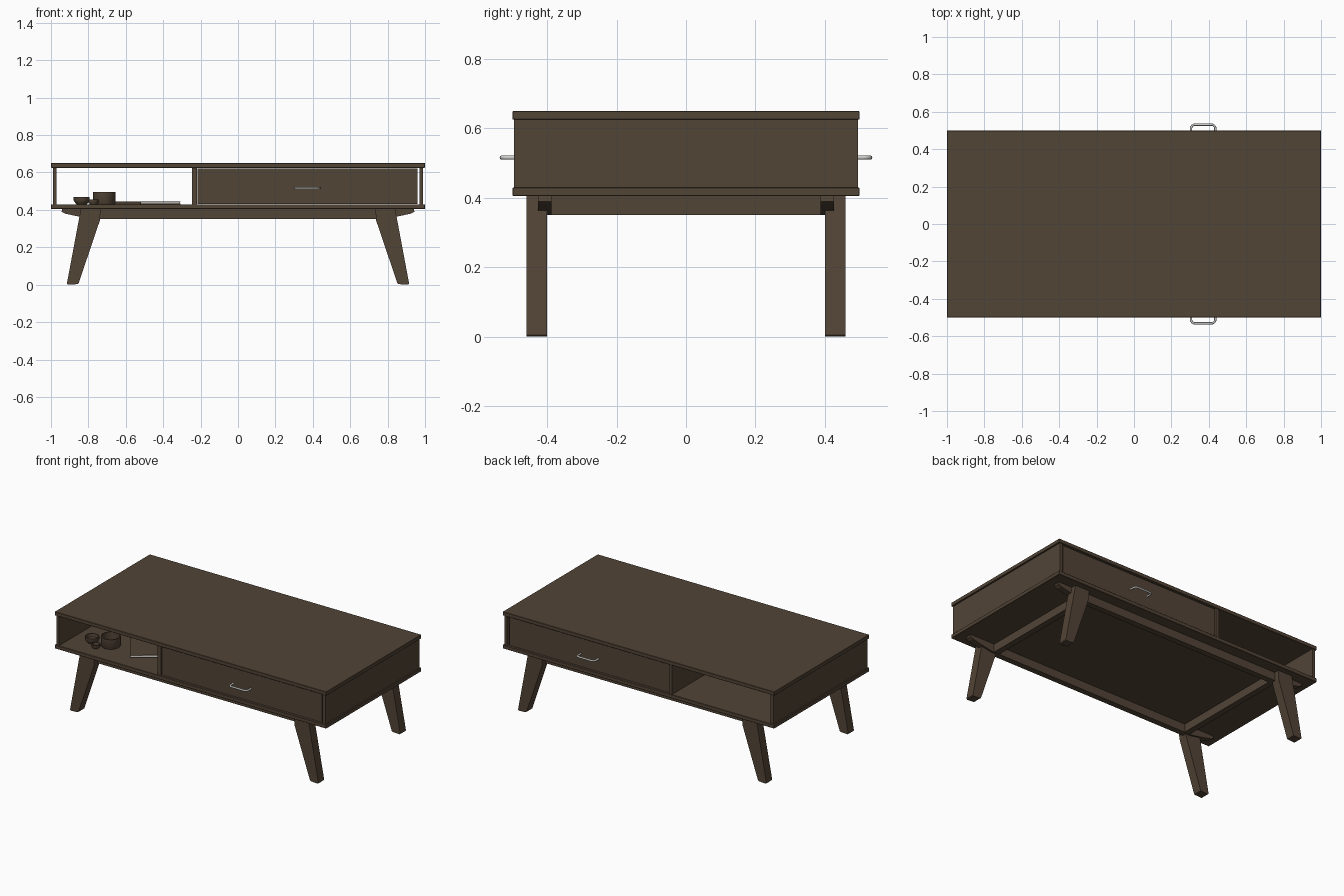
import bpy
import bmesh
from math import cos, sin, pi, radians
from mathutils import Matrix, Vector

if "Cube" in bpy.data.objects:
    bpy.data.objects.remove(bpy.data.objects["Cube"], do_unlink=True)


def material(name, rgb, metallic=0.0):
    m = bpy.data.materials.new(name)
    m.use_nodes = True
    m.diffuse_color = (*rgb, 1)
    shader = m.node_tree.nodes["Principled BSDF"]
    shader.inputs["Base Color"].default_value = (*rgb, 1)
    shader.inputs["Roughness"].default_value = 0.6
    return m


wood = material("dark walnut", (0.085, 0.058, 0.037))
metal = material("pale metal", (0.62, 0.62, 0.60))
paper = material("paper white", (0.75, 0.73, 0.70))


def finish(name, bm, mat, smooth=False):
    bmesh.ops.recalc_face_normals(bm, faces=bm.faces)
    mesh = bpy.data.meshes.new(name)
    bm.to_mesh(mesh)
    bm.free()
    mesh.materials.append(mat)
    ob = bpy.data.objects.new(name, mesh)
    bpy.context.collection.objects.link(ob)
    if smooth:
        bpy.ops.object.select_all(action="DESELECT")
        ob.select_set(True)
        bpy.context.view_layer.objects.active = ob
        bpy.ops.object.shade_smooth_by_angle(angle=radians(40))
    return ob


def box(name, x, y, z, mat=wood, bevel=0.0):
    """Box from (low, high) ranges on each axis."""
    bm = bmesh.new()
    bmesh.ops.create_cube(bm, size=1)
    for v in bm.verts:
        v.co = Vector([r[0] if c < 0 else r[1] for c, r in zip(v.co, (x, y, z))])
    if bevel:
        bmesh.ops.bevel(bm, geom=bm.edges[:], offset=bevel, segments=1, affect="EDGES")
    return finish(name, bm, mat)


def extruded(name, outline, y0, y1, mat=wood):
    """Closed x-z outline extruded along y."""
    bm = bmesh.new()
    face = bm.faces.new([bm.verts.new((x, y0, z)) for x, z in outline])
    side = bmesh.ops.extrude_face_region(bm, geom=[face])["geom"]
    bmesh.ops.translate(bm, vec=(0, y1 - y0, 0),
                        verts=[g for g in side if isinstance(g, bmesh.types.BMVert)])
    return finish(name, bm, mat)


def turned(name, profile, place, steps=32):
    """Radius-height profile spun around z."""
    bm = bmesh.new()
    verts = [bm.verts.new((r, 0, z)) for r, z in profile]
    edges = [bm.edges.new(pair) for pair in zip(verts, verts[1:])]
    bmesh.ops.spin(bm, geom=verts + edges, cent=(0, 0, 0), axis=(0, 0, 1),
                   angle=2 * pi, steps=steps)
    bmesh.ops.remove_doubles(bm, verts=bm.verts, dist=0.0001)
    bmesh.ops.translate(bm, vec=place, verts=bm.verts)
    return finish(name, bm, wood, smooth=True)


# Cabinet shell
box("table_top", (-1, 1), (-0.5, 0.5), (0.625, 0.65), bevel=0.002)
box("bottom_panel", (-1, 1), (-0.5, 0.5), (0.405, 0.43), bevel=0.002)
box("left_side_panel", (0.97, 0.99), (-0.495, 0.495), (0.43, 0.625))
box("right_side_panel", (-0.99, -0.97), (-0.495, 0.495), (0.43, 0.625))
box("divider", (-0.245, -0.22), (-0.495, 0.495), (0.43, 0.625))

# Drawer that opens to the front and to the back
box("drawer", (-0.217, 0.96), (-0.487, 0.487), (0.432, 0.621))

# Bent rod handles on both drawer faces
for label, s in (("front", -1), ("back", 1)):
    curve = bpy.data.curves.new(label + "_handle_path", "CURVE")
    curve.dimensions = "3D"
    curve.bevel_depth = 0.006
    curve.bevel_resolution = 3
    curve.use_fill_caps = True
    path = [(0.305, 0.48)]
    for cx, start in ((0.325, pi), (0.415, pi / 2)):
        for i in range(6):
            a = start - i * pi / 10
            path.append((cx + 0.02 * cos(a), 0.511 + 0.02 * sin(a)))
    path.append((0.435, 0.48))
    spline = curve.splines.new("POLY")
    spline.points.add(len(path) - 1)
    for p, (x, y) in zip(spline.points, path):
        p.co = (x, s * y, 0.516, 1)
    spline.use_smooth = True
    curve.materials.append(metal)
    handle = bpy.data.objects.new(label + "_handle", curve)
    bpy.context.collection.objects.link(handle)

# Base frame: shaped long rails, cross rails and splayed legs
rail_end = [(0.94, 0.405), (0.943, 0.39), (0.925, 0.38), (0.85, 0.364), (0.77, 0.35)]
rail = rail_end + [(-x, z) for x, z in reversed(rail_end)]
leg = [(0.84, 0.405), (0.735, 0.405), (0.738, 0.345), (0.852, 0.008),
       (0.857, 0.003), (0.91, 0), (0.915, 0.005)]
for end, sy in (("front", -1), ("back", 1)):
    extruded(end + "_rail", rail, sy * 0.388, sy * 0.427)
    for hand, sx in (("right", -1), ("left", 1)):
        extruded(f"{end}_{hand}_leg", [(sx * x, z) for x, z in leg], sy * 0.40, sy * 0.46)
for hand, sx in (("right", -1), ("left", 1)):
    box(hand + "_cross_rail", sorted((sx * 0.72, sx * 0.76)), (-0.39, 0.39), (0.351, 0.405))

# Book lying at an angle on the open shelf
turn = Matrix.Translation((-0.5, -0.19, 0.43)) @ Matrix.Rotation(radians(35.5), 4, "Z")
for name, inset, z, mat in (("book_back_cover", 0, (0, 0.003), wood),
                            ("book_pages", 0.002, (0.003, 0.012), paper),
                            ("book_front_cover", 0, (0.012, 0.015), wood)):
    part = box(name, (-0.13, 0.13 - inset), (-0.15 + inset, 0.15 - inset), z, mat)
    part.matrix_world = turn
box("book_spine", (-0.133, -0.13), (-0.15, 0.15), (0, 0.015)).matrix_world = turn

# Bowls and cup on the open shelf
turned("large_bowl", [(0, 0), (0.057, 0), (0.06, 0.004), (0.06, 0.065), (0.053, 0.065),
                      (0.053, 0.01), (0, 0.01)], (-0.716, -0.315, 0.43))
turned("medium_bowl", [(0, 0), (0.028, 0), (0.036, 0.01), (0.043, 0.02), (0.043, 0.04),
                       (0.038, 0.04), (0.036, 0.018), (0, 0.008)], (-0.836, -0.34, 0.43))
turned("small_cup", [(0, 0), (0.02, 0), (0.026, 0.008), (0.026, 0.025), (0.022, 0.025),
                     (0.02, 0.008), (0, 0.006)], (-0.773, -0.39, 0.43))
